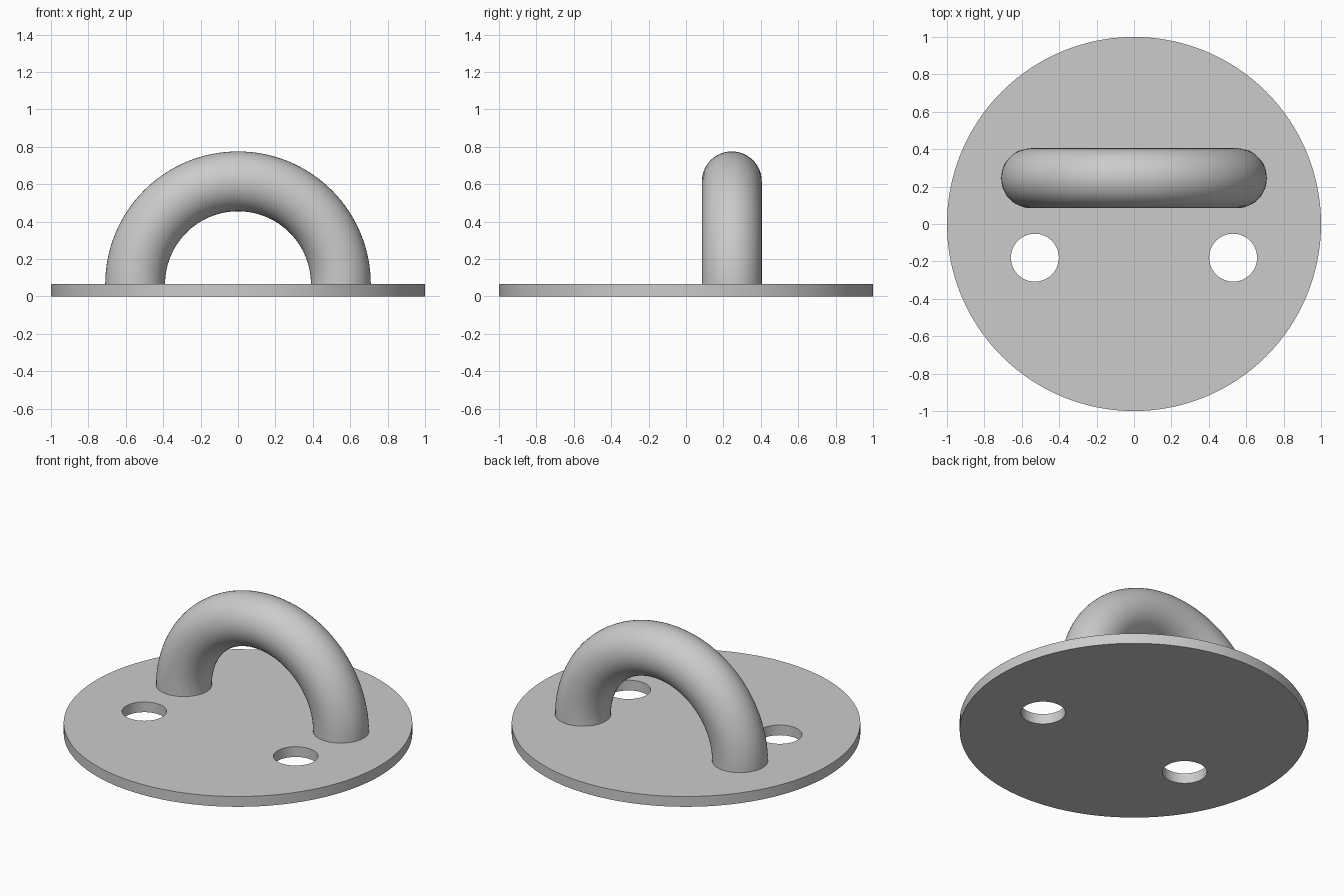
import bpy
import bmesh
from math import pi, radians
from mathutils import Matrix, Vector

cube = bpy.data.objects.get("Cube")
if cube:
    bpy.data.objects.remove(cube, do_unlink=True)

PLATE_R, PLATE_H = 1.0, 0.065
ARC_R, TUBE_R, HANDLE_Y = 0.55, 0.16, 0.245
HOLE_X, HOLE_Y, HOLE_R = 0.53, -0.18, 0.128

grey = bpy.data.materials.new("light grey metal")
grey.use_nodes = True
colour = (0.6, 0.6, 0.6, 1)
grey.diffuse_color = colour
grey.node_tree.nodes["Principled BSDF"].inputs["Base Color"].default_value = colour


def cylinder(name, radius, height, location, sides):
    bpy.ops.mesh.primitive_cylinder_add(
        vertices=sides, radius=radius, depth=height, location=location)
    obj = bpy.context.object
    obj.name = name
    obj.data.materials.append(grey)
    return obj


def select_only(obj):
    bpy.ops.object.select_all(action='DESELECT')
    obj.select_set(True)
    bpy.context.view_layer.objects.active = obj


def smooth(obj):
    select_only(obj)
    bpy.ops.object.shade_smooth_by_angle(angle=radians(30))


# Round base plate with two screw holes
plate = cylinder("base_plate", PLATE_R, PLATE_H, (0, 0, PLATE_H / 2), 128)
for side in (-1, 1):
    cutter = cylinder("hole_cutter", HOLE_R, PLATE_H * 4,
                      (side * HOLE_X, HOLE_Y, PLATE_H / 2), 64)
    cutter.hide_render = True
    cut = plate.modifiers.new("screw_hole", 'BOOLEAN')
    cut.operation = 'DIFFERENCE'
    cut.solver = 'EXACT'
    cut.object = cutter
    select_only(plate)
    bpy.ops.object.modifier_apply(modifier=cut.name)
    bpy.data.objects.remove(cutter, do_unlink=True)
smooth(plate)

# Half-ring handle: a circle spun over the plate, its feet sunk into it
bm = bmesh.new()
bmesh.ops.create_circle(bm, segments=48, radius=TUBE_R,
                        matrix=Matrix.Translation((ARC_R, 0, 0)))
bmesh.ops.spin(bm, geom=bm.verts[:] + bm.edges[:], cent=(0, 0, 0),
               axis=(0, 1, 0), angle=-pi, steps=64, use_duplicate=False)
rims = [e for e in bm.edges if e.is_boundary]
feet = bmesh.ops.extrude_edge_only(bm, edges=rims)["geom"]
bmesh.ops.translate(bm, vec=Vector((0, 0, -PLATE_H / 2)),
                    verts=[v for v in feet if isinstance(v, bmesh.types.BMVert)])
bmesh.ops.holes_fill(bm, edges=[e for e in bm.edges if e.is_boundary], sides=0)
bmesh.ops.recalc_face_normals(bm, faces=bm.faces[:])
mesh = bpy.data.meshes.new("handle")
bm.to_mesh(mesh)
bm.free()
mesh.materials.append(grey)
handle = bpy.data.objects.new("handle", mesh)
handle.location = (0, HANDLE_Y, PLATE_H)
bpy.context.collection.objects.link(handle)
smooth(handle)
